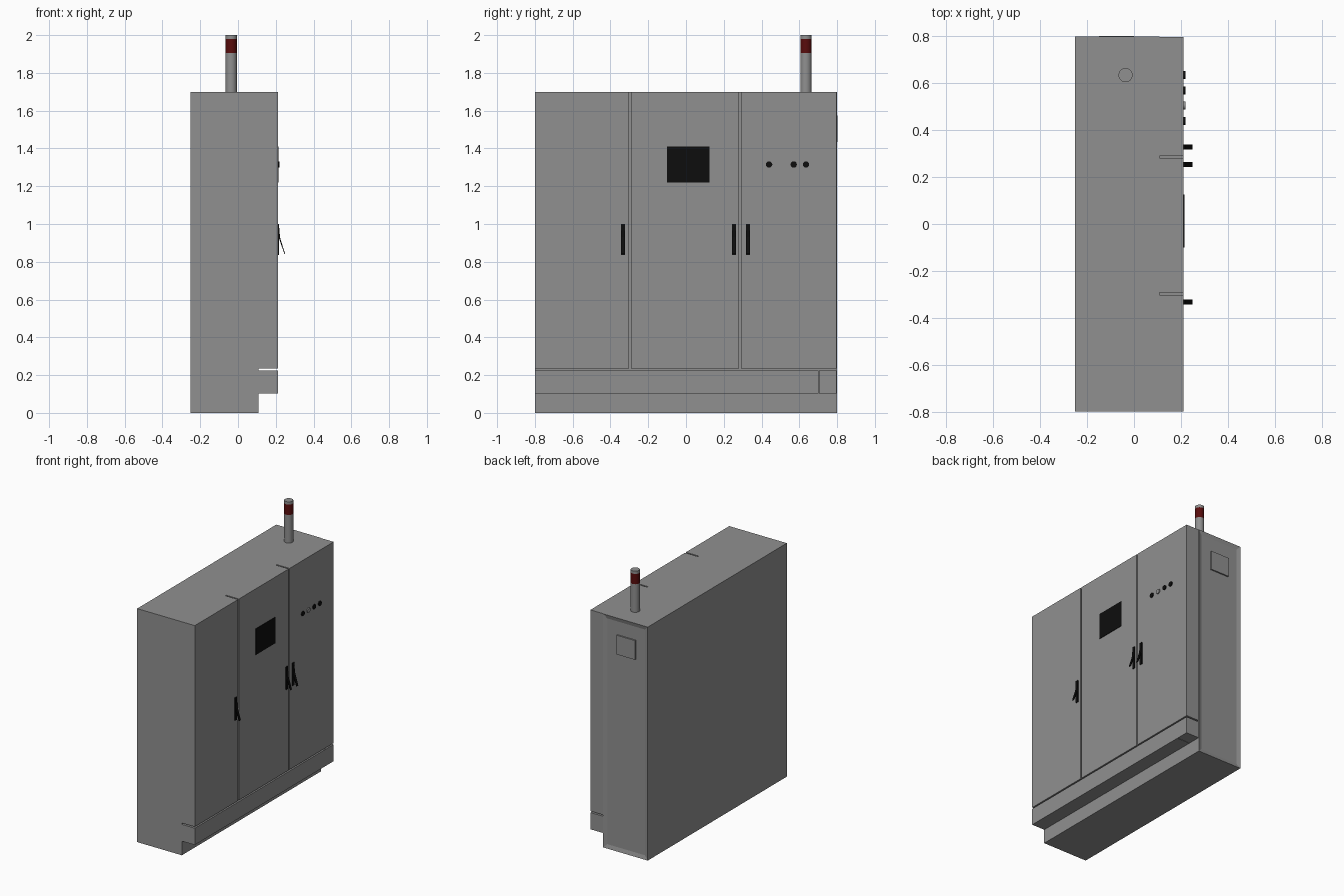
import bpy, bmesh, math
from mathutils import Matrix, Vector

cube = bpy.data.objects.get("Cube")
if cube:
    bpy.data.objects.remove(cube, do_unlink=True)


def material(name, rgb):
    m = bpy.data.materials.new(name)
    m.use_nodes = True
    colour = (*rgb, 1)
    m.diffuse_color = colour
    m.node_tree.nodes["Principled BSDF"].inputs["Base Color"].default_value = colour
    return m


GREY = material("cabinet grey", (0.28, 0.28, 0.28))
BLACK = material("black", (0.004, 0.004, 0.004))
RED = material("lamp red", (0.1, 0.004, 0.004))


def finish(name, bm, mat):
    bmesh.ops.recalc_face_normals(bm, faces=bm.faces)
    mesh = bpy.data.meshes.new(name)
    bm.to_mesh(mesh)
    bm.free()
    mesh.materials.append(mat)
    obj = bpy.data.objects.new(name, mesh)
    bpy.context.collection.objects.link(obj)
    return obj


def box_mesh(x, y, z):
    bm = bmesh.new()
    size = Matrix.Diagonal((x[1] - x[0], y[1] - y[0], z[1] - z[0], 1))
    centre = Vector((sum(x) / 2, sum(y) / 2, sum(z) / 2))
    bmesh.ops.create_cube(bm, size=1, matrix=Matrix.Translation(centre) @ size)
    return bm


def box(name, x, y, z, mat=GREY):
    return finish(name, box_mesh(x, y, z), mat)


def cylinder(name, centre, radius, depth, mat, sides=32, axis="Z"):
    bm = bmesh.new()
    turn = Matrix.Rotation(math.pi / 2, 4, "Y") if axis == "X" else Matrix()
    bmesh.ops.create_cone(bm, cap_ends=True, segments=sides, radius1=radius, radius2=radius,
                          depth=depth, matrix=Matrix.Translation(centre) @ turn)
    for f in bm.faces:
        f.smooth = len(f.verts) == 4
    for e in bm.edges:
        e.smooth = e.calc_face_angle(0) < 0.6
    return finish(name, bm, mat)


FRONT, INNER, BACK = 0.212, 0.108, -0.252
TOP, HALF = 1.7, 0.8

# Cabinet body with a recessed end panel
bm = box_mesh((BACK, INNER), (-HALF, HALF), (0, TOP))
bm.normal_update()
end = [f for f in bm.faces if f.normal.y > 0.9]
bmesh.ops.inset_region(bm, faces=end, thickness=0.04, depth=-0.008)
finish("cabinet_body", bm, GREY)
box("end_plate", (-0.15, 0.0), (0.79, 0.802), (1.435, 1.575))

# Doors and lower panels, separated by narrow gaps
for name, y in (("left_door", (-HALF, -0.302)),
                ("middle_door", (-0.292, 0.281)),
                ("right_door", (0.291, 0.797))):
    box(name, (INNER, FRONT), y, (0.235, TOP))
box("lower_panel", (INNER, FRONT), (-HALF, 0.701), (0.103, 0.225))
box("lower_end_panel", (INNER, FRONT), (0.704, 0.797), (0.103, 0.225))

# Display screen
box("display_screen", (FRONT, FRONT + 0.003), (-0.1, 0.125), (1.22, 1.41), BLACK)

# Row of push buttons
for i, mat in enumerate((BLACK, GREY, BLACK, BLACK)):
    cylinder(f"push_button_{i + 1}", (FRONT + 0.003, 0.44 + 0.065 * i, 1.315), 0.017, 0.008,
             mat, 12, "X")

# Door handles: a back plate with a lever flaring outwards
lever = [(0, 0.98), (0.007, 0.98), (0.01, 0.93), (0.038, 0.84), (0.034, 0.84), (0.005, 0.925)]
for i, y in enumerate((-0.333, 0.254, 0.328)):
    box(f"handle_plate_{i + 1}", (FRONT, FRONT + 0.006), (y - 0.01, y + 0.01), (0.835, 1.0), BLACK)
    bm = bmesh.new()
    side = bm.faces.new([bm.verts.new((FRONT + x, y - 0.01, z)) for x, z in lever])
    out = bmesh.ops.extrude_face_region(bm, geom=[side])
    bmesh.ops.translate(bm, vec=(0, 0.02, 0),
                        verts=[v for v in out["geom"] if isinstance(v, bmesh.types.BMVert)])
    finish(f"handle_lever_{i + 1}", bm, BLACK)

# Signal beacon on the roof
for name, low, high, mat in (("beacon_post", TOP, 1.905, GREY),
                             ("beacon_lamp", 1.905, 1.98, RED),
                             ("beacon_cap", 1.98, 2.0, GREY)):
    cylinder(name, (-0.036, 0.635, (low + high) / 2), 0.03, high - low, mat)
